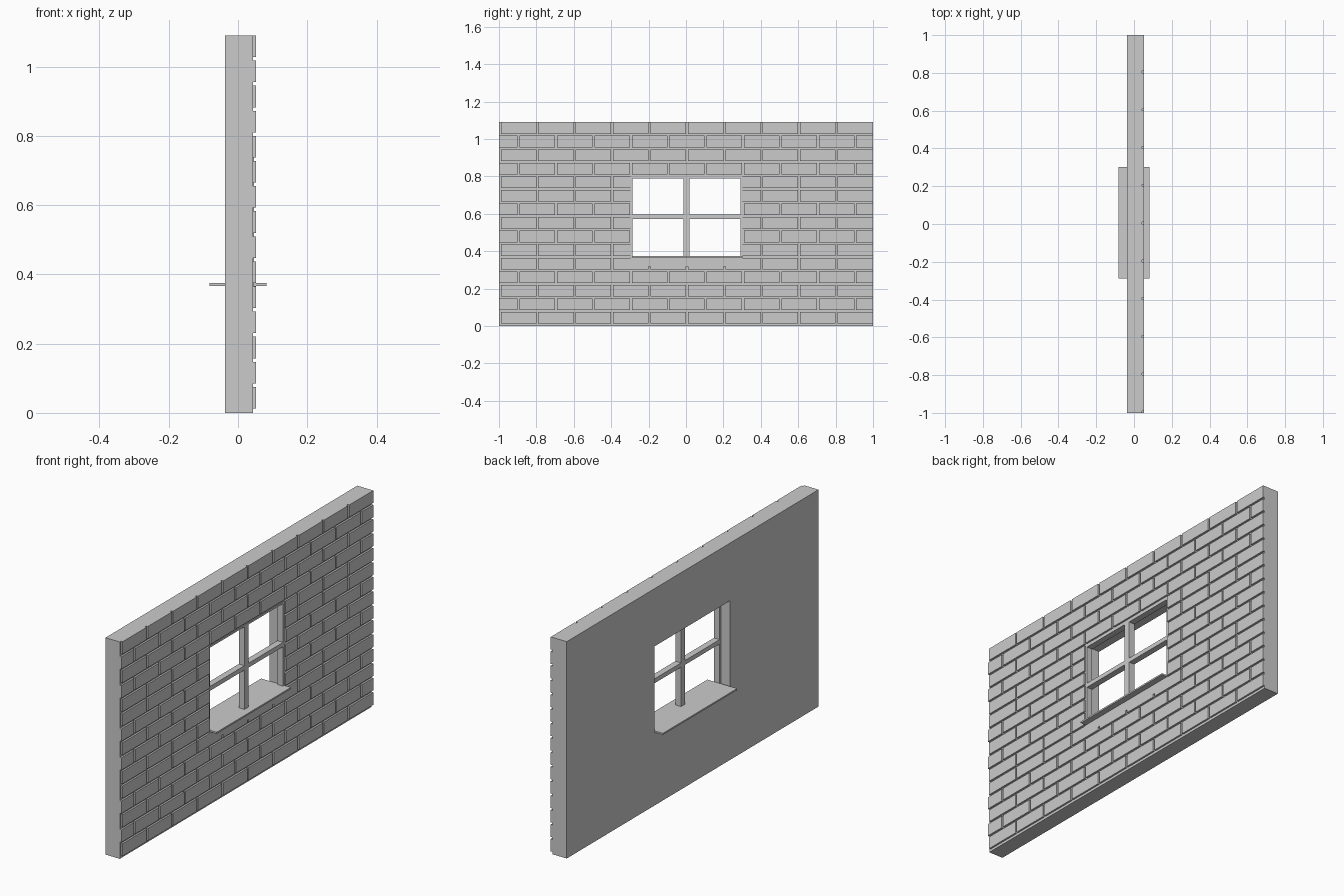
import bpy
import bmesh

old = bpy.data.objects.get("Cube")
if old:
    bpy.data.objects.remove(old, do_unlink=True)

grey = bpy.data.materials.new("plain_grey")
grey.use_nodes = True
colour = (0.6, 0.6, 0.6, 1)
grey.diffuse_color = colour
grey.node_tree.nodes["Principled BSDF"].inputs["Base Color"].default_value = colour

HEIGHT = 1.09
WALL_BACK, WALL_FRONT, BRICK_FRONT = -0.037, 0.043, 0.052
LEFT, RIGHT, BOTTOM, TOP = -0.297, 0.302, 0.367, 0.80   # window opening
JOINT, LENGTH, ROWS = 0.01, 0.2, 15
PITCH = (HEIGHT - JOINT / 4) / ROWS


def finish(name, bm):
    bmesh.ops.recalc_face_normals(bm, faces=bm.faces)
    mesh = bpy.data.meshes.new(name)
    bm.to_mesh(mesh)
    bm.free()
    mesh.materials.append(grey)
    obj = bpy.data.objects.new(name, mesh)
    bpy.context.collection.objects.link(obj)
    return obj


def add_box(bm, xs, ys, zs):
    verts = bmesh.ops.create_cube(bm, size=1)["verts"]
    for v in verts:
        v.co = [lo + (c + 0.5) * (hi - lo) for c, (lo, hi) in zip(v.co, (xs, ys, zs))]


def box(name, xs, ys, zs):
    bm = bmesh.new()
    add_box(bm, xs, ys, zs)
    return finish(name, bm)


def ring(name, xs, outer, inner):
    """Rectangular slab with a rectangular hole; rectangles are y0, y1, z0, z1."""
    bm = bmesh.new()
    loops = []
    for x, (y0, y1, z0, z1) in ((xs[0], outer), (xs[1], outer), (xs[1], inner), (xs[0], inner)):
        loops.append([bm.verts.new((x, y, z)) for y, z in ((y0, z0), (y1, z0), (y1, z1), (y0, z1))])
    for a, b in zip(loops, loops[1:] + loops[:1]):
        for i in range(4):
            j = (i + 1) % 4
            bm.faces.new((a[i], a[j], b[j], b[i]))
    return finish(name, bm)


# Wall with window opening
ring("wall", (WALL_BACK, WALL_FRONT), (-1, 1, 0, HEIGHT), (LEFT, RIGHT, BOTTOM, TOP))

# Brick courses, broken around the opening
bricks = bmesh.new()
brick_x = (WALL_FRONT - 0.003, BRICK_FRONT)
for row in range(ROWS):
    z1 = HEIGHT - (ROWS - 1 - row) * PITCH
    z0 = z1 - PITCH + JOINT
    start = -1.1 if row % 5 in (1, 3) else -1.0
    beside_window = z1 > BOTTOM + 0.02 and z0 < TOP - 0.02
    for k in range(11):
        y0 = max(start + k * LENGTH + JOINT, -1)
        y1 = min(start + (k + 1) * LENGTH, 1)
        if y1 - y0 < 0.02:
            continue
        spans = [(y0, y1)]
        if beside_window:
            spans = [(y0, min(y1, LEFT)), (max(y0, RIGHT), y1)]
        for a, b in spans:
            if b - a > 0.02:
                add_box(bricks, brick_x, (a, b), (z0, z1))
finish("bricks", bricks)

# Plain band under the sill
box("band_under_sill", brick_x, (LEFT, RIGHT), (0.318, BOTTOM))

# Window frame, glazing bars and sill
bar_x = (0.014, 0.046)
rim = 0.01
ring("window_frame", bar_x, (LEFT, RIGHT, BOTTOM, TOP),
     (LEFT + rim, RIGHT - rim, BOTTOM + 0.006, TOP - rim))
box("upright_bar", bar_x, (-0.014, 0.019), (BOTTOM, TOP - rim))
box("cross_bar", bar_x, (LEFT, RIGHT), (0.573, 0.595))
box("window_sill", (-0.083, 0.083), (-0.288, RIGHT), (0.367, 0.375))
